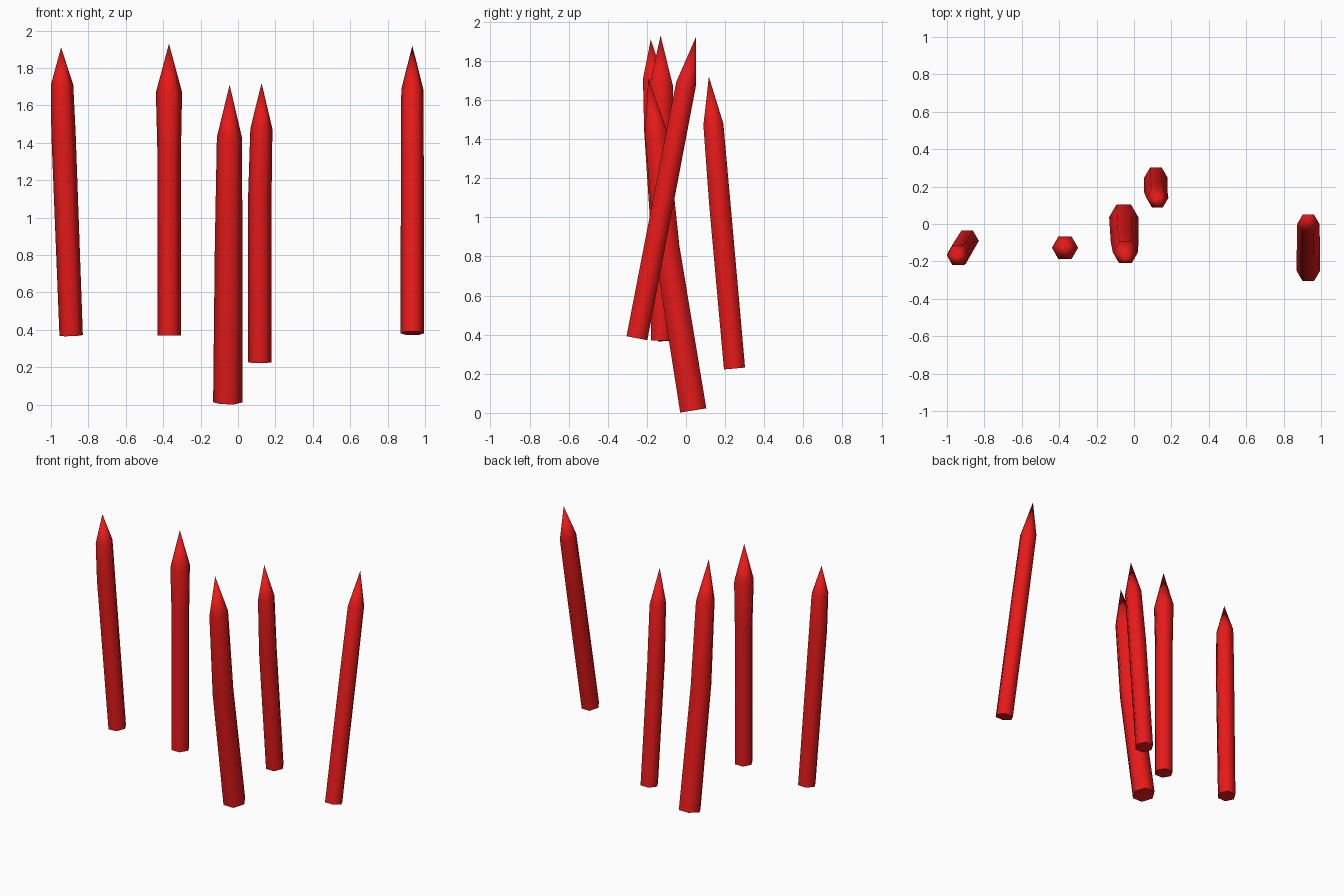
import bpy, bmesh, math
from mathutils import Vector

if "Cube" in bpy.data.objects:
    bpy.data.objects.remove(bpy.data.objects["Cube"])

red = bpy.data.materials.new("red")
red.diffuse_color = (0.8, 0.01, 0.01, 1)
red.use_nodes = True
red.node_tree.nodes["Principled BSDF"].inputs["Base Color"].default_value = red.diffuse_color


def spike(name, rings, tip):
    """Six-sided shaft through (x, y, z, radius) rings, ending in a point."""
    bm = bmesh.new()
    pts = [Vector(r[:3]) for r in rings]
    loops = []
    for i, (c, r) in enumerate(zip(pts, rings)):
        axis = (pts[min(i + 1, len(pts) - 1)] - pts[max(i - 1, 0)]).normalized()
        side = Vector((0, 1, 0))
        u = side.cross(axis).normalized()
        v = axis.cross(u)
        loops.append([bm.verts.new(c + r[3] * (u * math.cos(k * math.pi / 3)
                                               + v * math.sin(k * math.pi / 3)))
                      for k in range(6)])
    bm.faces.new(loops[0][::-1])
    point = bm.verts.new(tip)
    for k in range(6):
        n = (k + 1) % 6
        for a, b in zip(loops, loops[1:]):
            bm.faces.new((a[k], a[n], b[n], b[k]))
        bm.faces.new((loops[-1][k], loops[-1][n], point))
    bmesh.ops.recalc_face_normals(bm, faces=bm.faces)
    me = bpy.data.meshes.new(name)
    bm.to_mesh(me)
    bm.free()
    ob = bpy.data.objects.new(name, me)
    bpy.context.collection.objects.link(ob)
    me.materials.append(red)
    bpy.context.view_layer.objects.active = ob
    ob.select_set(True)
    bpy.ops.object.shade_smooth_by_angle(angle=math.radians(65))
    ob.select_set(False)


# Outer left spike
spike("spike_far_left", [(-0.892, -0.09, 0.37, 0.0625), (-0.933, -0.158, 1.45, 0.065),
                         (-0.941, -0.168, 1.71, 0.06)], (-0.946, -0.18, 1.91))
# Upright spike, flared at the shoulder
spike("spike_left", [(-0.368, -0.125, 0.37, 0.0625), (-0.368, -0.125, 1.33, 0.0625),
                     (-0.369, -0.127, 1.67, 0.07)], (-0.369, -0.13, 1.93))
# Thick central spike
spike("spike_centre", [(-0.055, 0.037, 0.013, 0.078), (-0.05, -0.098, 0.85, 0.074),
                       (-0.046, -0.152, 1.43, 0.067)], (-0.045, -0.193, 1.71))
# Small spike at the back
spike("spike_back", [(0.117, 0.248, 0.227, 0.0625), (0.116, 0.172, 1.08, 0.063),
                     (0.125, 0.14, 1.475, 0.059)], (0.126, 0.117, 1.72))
# Outer right spike, leaning backwards
spike("spike_far_right", [(0.932, -0.251, 0.382, 0.0625), (0.932, -0.08, 1.27, 0.0615),
                          (0.932, 0.001, 1.685, 0.059)], (0.932, 0.05, 1.92))
